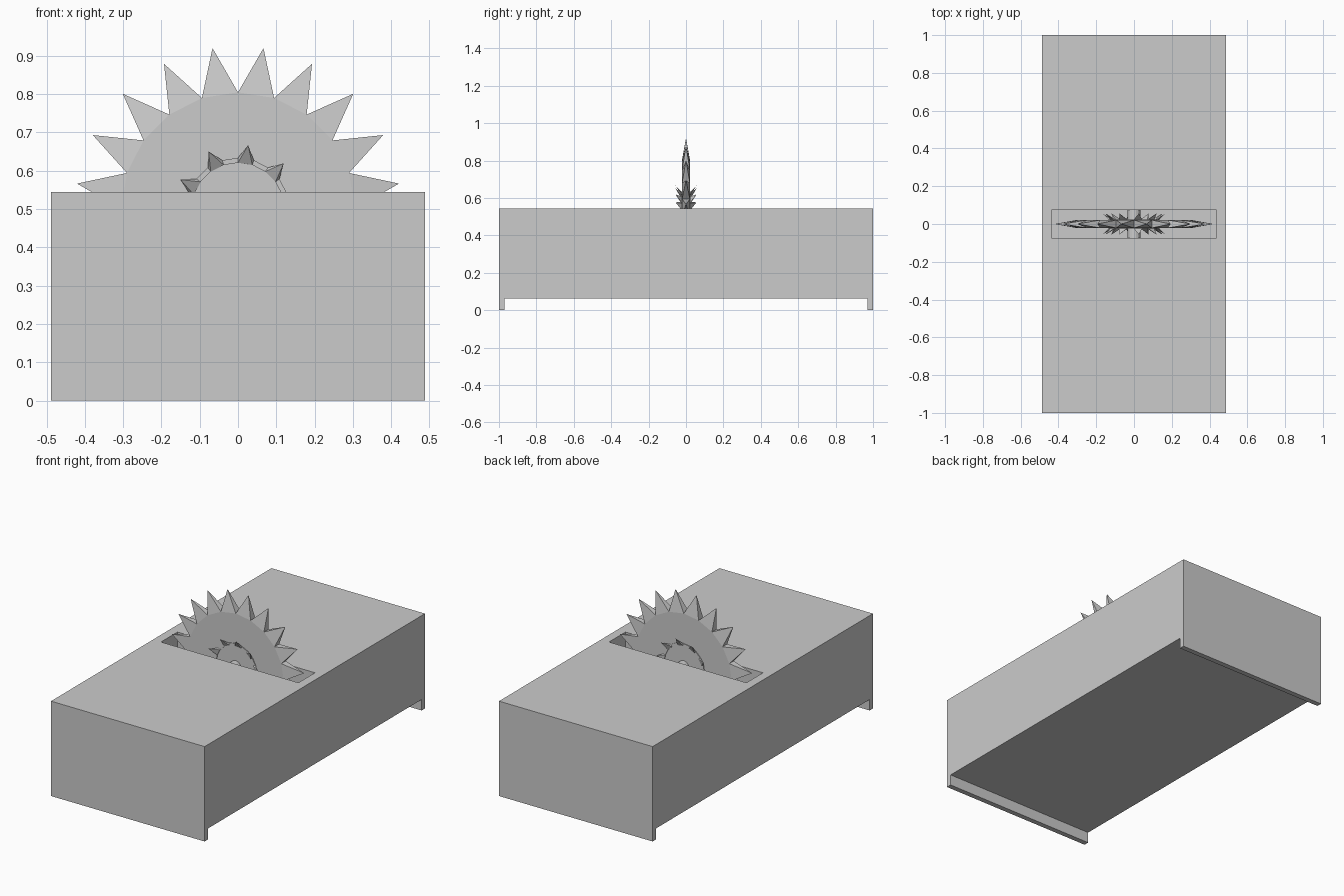
import bpy, bmesh
from math import sin, cos, pi

if "Cube" in bpy.data.objects:
    bpy.data.objects.remove(bpy.data.objects["Cube"])

CZ = 0.5      # blade centre height
N = 20        # blade sides and teeth


def add(name, bm):
    bmesh.ops.recalc_face_normals(bm, faces=bm.faces)
    me = bpy.data.meshes.new(name)
    bm.to_mesh(me)
    bm.free()
    ob = bpy.data.objects.new(name, me)
    bpy.context.collection.objects.link(ob)
    return ob


def polar(bm, i, r, y):
    a = 2 * pi * i / N
    return bm.verts.new((r * sin(a), y, CZ + r * cos(a)))


def spike(bm, face, i, r, y):
    # replace a face by a pyramid rising to a tip
    vs = list(face.verts)
    bm.faces.remove(face)
    tip = polar(bm, i + 0.5, r, y)
    for k in range(len(vs)):
        bm.faces.new((vs[k], vs[(k + 1) % len(vs)], tip))


# Housing: side profile with end lips, extruded across the width
W = 0.488
bm = bmesh.new()
side = [(-1, 0), (-0.97, 0), (-0.97, 0.063), (0.97, 0.063),
        (0.97, 0), (1, 0), (1, 0.545), (-1, 0.545)]
f = bm.faces.new([bm.verts.new((-W, y, z)) for y, z in side])
ext = bmesh.ops.extrude_face_region(bm, geom=[f])
bmesh.ops.translate(bm, vec=(2 * W, 0, 0),
                    verts=[g for g in ext["geom"] if isinstance(g, bmesh.types.BMVert)])
housing = add("housing", bm)

# Slot cut into the top
bm = bmesh.new()
bmesh.ops.create_cube(bm, size=1)
bmesh.ops.scale(bm, vec=(0.874, 0.15, 0.6), verts=bm.verts)
bmesh.ops.translate(bm, vec=(0, 0, 0.37), verts=bm.verts)
slot = add("slot_cutter", bm)
slot.hide_render = True
slot.hide_set(True)
mod = housing.modifiers.new("slot", 'BOOLEAN')
mod.operation = 'DIFFERENCE'
mod.solver = 'EXACT'
mod.object = slot

# Saw blade: 20-sided disc, every rim face drawn out to a tooth
bm = bmesh.new()
T = 0.021
front = [polar(bm, i, 0.305, -T) for i in range(N)]
back = [polar(bm, i, 0.305, T) for i in range(N)]
bm.faces.new(front)
bm.faces.new(back)
for i in range(N):
    j = (i + 1) % N
    f = bm.faces.new((front[i], front[j], back[j], back[i]))
    spike(bm, f, i, 0.4256, 0)
add("saw_blade", bm)

# Hub crowns: low ring on each side, alternate faces drawn out to flared spikes
for s, label in ((-1, "front"), (1, "back")):
    bm = bmesh.new()
    rings = [[polar(bm, i, r, s * y) for i in range(N)]
             for r, y in ((0.134, 0.018), (0.134, 0.025), (0.121, 0.025), (0.121, 0.018))]
    for k in range(4):
        p, q = rings[k], rings[(k + 1) % 4]
        for i in range(N):
            j = (i + 1) % N
            f = bm.faces.new((p[i], p[j], q[j], q[i]))
            if k == 1 and i % 2 == 0:
                spike(bm, f, i, 0.169, s * 0.056)
    add(label + "_hub_crown", bm)

# Axle between the slot walls
bpy.ops.mesh.primitive_cylinder_add(vertices=20, radius=0.034, depth=0.15,
                                    location=(0, 0, CZ), rotation=(pi / 2, 0, 0))
bpy.context.object.name = "axle"
